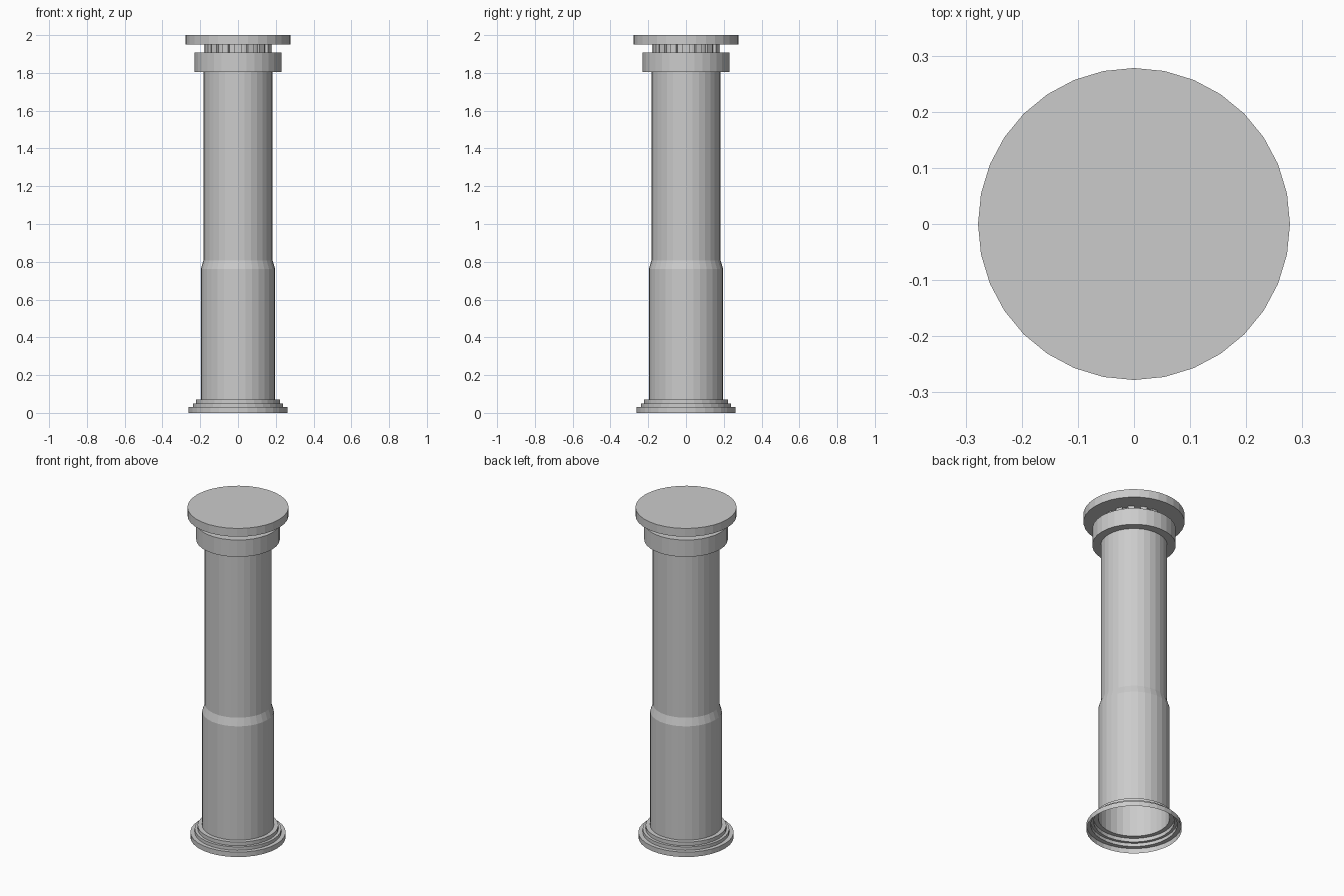
import bpy
import bmesh
from math import cos, sin, tau
from mathutils import Matrix

if "Cube" in bpy.data.objects:
    bpy.data.objects.remove(bpy.data.objects["Cube"])

SIDES = 32

stone = bpy.data.materials.new("grey_stone")
stone.use_nodes = True
grey = (0.6, 0.6, 0.6, 1)
stone.diffuse_color = grey
stone.node_tree.nodes["Principled BSDF"].inputs["Base Color"].default_value = grey


def add_object(name, bm):
    mesh = bpy.data.meshes.new(name)
    bm.to_mesh(mesh)
    bm.free()
    mesh.materials.append(stone)
    obj = bpy.data.objects.new(name, mesh)
    bpy.context.collection.objects.link(obj)
    return obj


def lathe(name, profile, cap_bottom=False, cap_top=False):
    """Turn a bottom-to-top (radius, height) profile around z."""
    bm = bmesh.new()
    angles = [tau * i / SIDES for i in range(SIDES)]
    rings = [[bm.verts.new((r * cos(a), r * sin(a), z)) for a in angles]
             for r, z in profile]
    for low, high in zip(rings, rings[1:]):
        for i in range(SIDES):
            j = (i + 1) % SIDES
            bm.faces.new((low[i], low[j], high[j], high[i]))
    if cap_bottom:
        bm.faces.new(rings[0][::-1])
    if cap_top:
        bm.faces.new(rings[-1])
    return add_object(name, bm)


# Stepped foot, an open shell underneath
lathe("stepped_base", [(0.262, 0), (0.262, 0.03), (0.238, 0.03), (0.238, 0.05),
                       (0.222, 0.05), (0.222, 0.072), (0.197, 0.072)])

# Shaft, wider below the bevelled shoulder
lathe("shaft", [(0.197, 0.072), (0.197, 0.762), (0.183, 0.808), (0.183, 1.805)])

# Collar, recessed neck and top slab
lathe("collar", [(0.183, 1.805), (0.23, 1.805), (0.23, 1.907), (0.165, 1.907)])
lathe("neck", [(0.165, 1.907), (0.165, 1.95)])
lathe("top_slab", [(0.278, 1.95), (0.278, 2)], cap_bottom=True, cap_top=True)

# Ring of small blocks around the neck
blocks = bmesh.new()
COUNT = 16
for i in range(COUNT):
    place = (Matrix.Rotation(tau * i / COUNT, 4, "Z")
             @ Matrix.Translation((0.168, 0, 1.9285))
             @ Matrix.Diagonal((0.024, 0.036, 0.043, 1)))
    bmesh.ops.create_cube(blocks, size=1, matrix=place)
add_object("neck_blocks", blocks)
